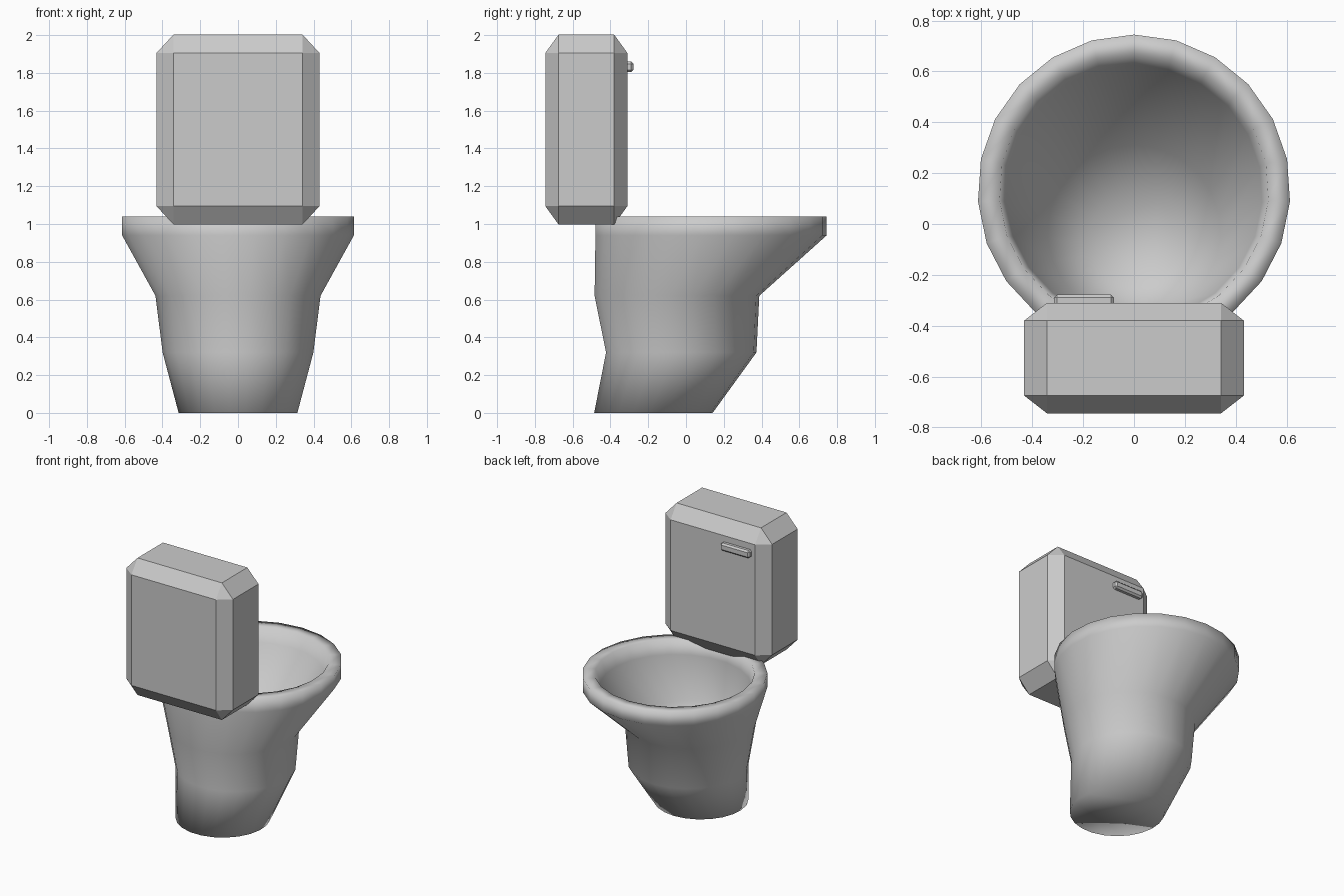
import bpy, bmesh
from math import sin, cos, pi

if "Cube" in bpy.data.objects:
    bpy.data.objects.remove(bpy.data.objects["Cube"])

SIDES = 23


def finish(bm, name, smooth=False):
    bmesh.ops.recalc_face_normals(bm, faces=bm.faces[:])
    for f in bm.faces:
        f.smooth = smooth
    me = bpy.data.meshes.new(name)
    bm.to_mesh(me)
    bm.free()
    ob = bpy.data.objects.new(name, me)
    bpy.context.collection.objects.link(ob)
    return ob


def chamfered_box(name, centre, half, chamfer):
    """Box whose edges are cut flat by a different amount on each axis."""
    bm = bmesh.new()
    for sx in (-1, 1):
        for sy in (-1, 1):
            for sz in (-1, 1):
                sign = (sx, sy, sz)
                for axis in range(3):
                    bm.verts.new([centre[i] + sign[i] * (half[i] - (0 if i == axis else chamfer[i]))
                                  for i in range(3)])
    bmesh.ops.convex_hull(bm, input=bm.verts[:])
    bmesh.ops.dissolve_limit(bm, angle_limit=0.01, verts=bm.verts[:], edges=bm.edges[:])
    return finish(bm, name)


def lofted_rings(name, rings):
    """Skin through horizontal circles given as (height, radius, centre y)."""
    bm = bmesh.new()
    loops = []
    for z, r, cy in rings:
        loops.append([bm.verts.new((r * sin(2 * pi * i / SIDES), cy + r * cos(2 * pi * i / SIDES), z))
                      for i in range(SIDES)])
    for a, b in zip(loops, loops[1:]):
        for i in range(SIDES):
            j = (i + 1) % SIDES
            bm.faces.new((a[i], a[j], b[j], b[i]))
    bm.faces.new(loops[0])
    bm.faces.new(loops[-1])
    return finish(bm, name, smooth=True)


# pedestal, flared bowl, rim and hollow inside, in one skin
lofted_rings("bowl", [
    (0.00, 0.315, -0.174),
    (0.32, 0.400, -0.027),
    (0.62, 0.438, -0.050),
    (0.94, 0.615, 0.130),
    (1.04, 0.615, 0.130),
    (1.04, 0.530, 0.130),
    (0.94, 0.505, 0.120),
    (0.62, 0.340, -0.030),
    (0.46, 0.180, -0.060),
])

# water tank behind the bowl
chamfered_box("tank", (0, -0.5275, 1.5), (0.432, 0.2175, 0.502), (0.09, 0.07, 0.097))

# flush lever on the bowl side of the tank
chamfered_box("flush_lever", (-0.197, -0.31, 1.832), (0.118, 0.032, 0.028), (0.012, 0.012, 0.012))
